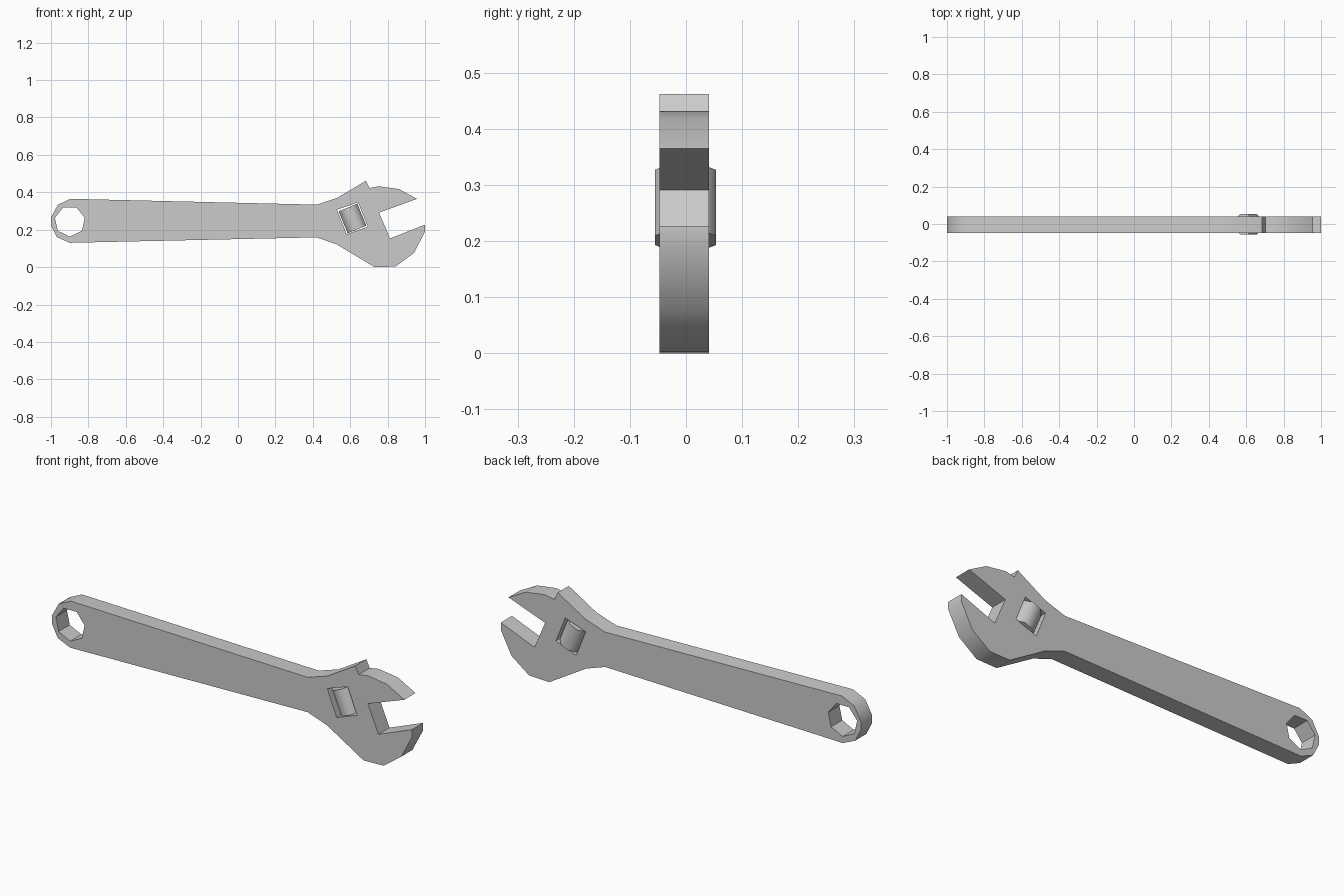
import bpy, bmesh
from math import sin, cos, pi, radians, atan2
from mathutils import Vector

if "Cube" in bpy.data.objects:
    bpy.data.objects.remove(bpy.data.objects["Cube"])


def smooth(ob, degrees):
    bpy.ops.object.select_all(action='DESELECT')
    ob.select_set(True)
    bpy.context.view_layer.objects.active = ob
    bpy.ops.object.shade_smooth_by_angle(angle=radians(degrees))


def plate(name, loops, thickness, y):
    """Filled outline with holes in the xz plane, given thickness along y."""
    cu = bpy.data.curves.new(name, 'CURVE')
    cu.dimensions = '2D'
    cu.fill_mode = 'BOTH'
    cu.extrude = thickness / 2
    for pts in loops:
        sp = cu.splines.new('POLY')
        sp.points.add(len(pts) - 1)
        for p, (x, z) in zip(sp.points, pts):
            p.co = (x, z, 0, 1)
        sp.use_cyclic_u = True
    tmp = bpy.data.objects.new(name + "_curve", cu)
    bpy.context.collection.objects.link(tmp)
    bpy.context.view_layer.update()
    me = bpy.data.meshes.new_from_object(
        tmp.evaluated_get(bpy.context.evaluated_depsgraph_get()))
    bpy.data.objects.remove(tmp)
    bm = bmesh.new()
    bm.from_mesh(me)
    bmesh.ops.remove_doubles(bm, verts=bm.verts, dist=1e-4)
    for v in bm.verts:
        v.co = Vector((v.co.x, y - v.co.z, v.co.y))
    bmesh.ops.recalc_face_normals(bm, faces=bm.faces)
    bmesh.ops.dissolve_limit(bm, angle_limit=radians(0.5), verts=bm.verts, edges=bm.edges)
    bm.to_mesh(me)
    bm.free()
    ob = bpy.data.objects.new(name, me)
    bpy.context.collection.objects.link(ob)
    return ob


# Wrench body: handle end, lower jaw, throat, upper jaw, shoulder
outline = [
    (-0.895, 0.365), (-0.963, 0.333), (-1.0, 0.265), (-1.0, 0.222), (-0.968, 0.16),
    (-0.90, 0.13), (0.42, 0.159), (0.527, 0.122),
    (0.727, 0.005), (0.737, 0.0), (0.842, 0.003), (0.94, 0.075), (1.0, 0.19), (1.0, 0.227),
    (0.813, 0.153), (0.754, 0.291), (0.957, 0.365),
    (0.861, 0.417), (0.754, 0.432), (0.703, 0.423), (0.684, 0.462),
    (0.53, 0.37), (0.42, 0.334),
]
outline[8:10] = [(0.73, 0.0)]
hang_hole = [(-0.899 + 0.082 * cos(2 * pi * i / 7 - pi / 2),
              0.245 + 0.082 * sin(2 * pi * i / 7 - pi / 2)) for i in range(7)]
slot = [(0.529, 0.307), (0.642, 0.346), (0.694, 0.217), (0.581, 0.175)]
body = plate("wrench_body", [outline, hang_hole, slot], 0.088, -0.003)
smooth(body, 40)

# Adjusting screw in the slot, tilted with the head
bpy.ops.mesh.primitive_cylinder_add(vertices=8, radius=0.0585, depth=0.127)
screw = bpy.context.object
screw.name = "adjusting_screw"
for v in screw.data.vertices:
    x, y = v.co.x, v.co.y
    v.co.x = x * cos(pi / 8) - y * sin(pi / 8)
    v.co.y = x * sin(pi / 8) + y * cos(pi / 8)
screw.location = (0.612, -0.001, 0.260)
screw.rotation_euler = (0, atan2(-0.053, 0.129), 0)
smooth(screw, 50)
